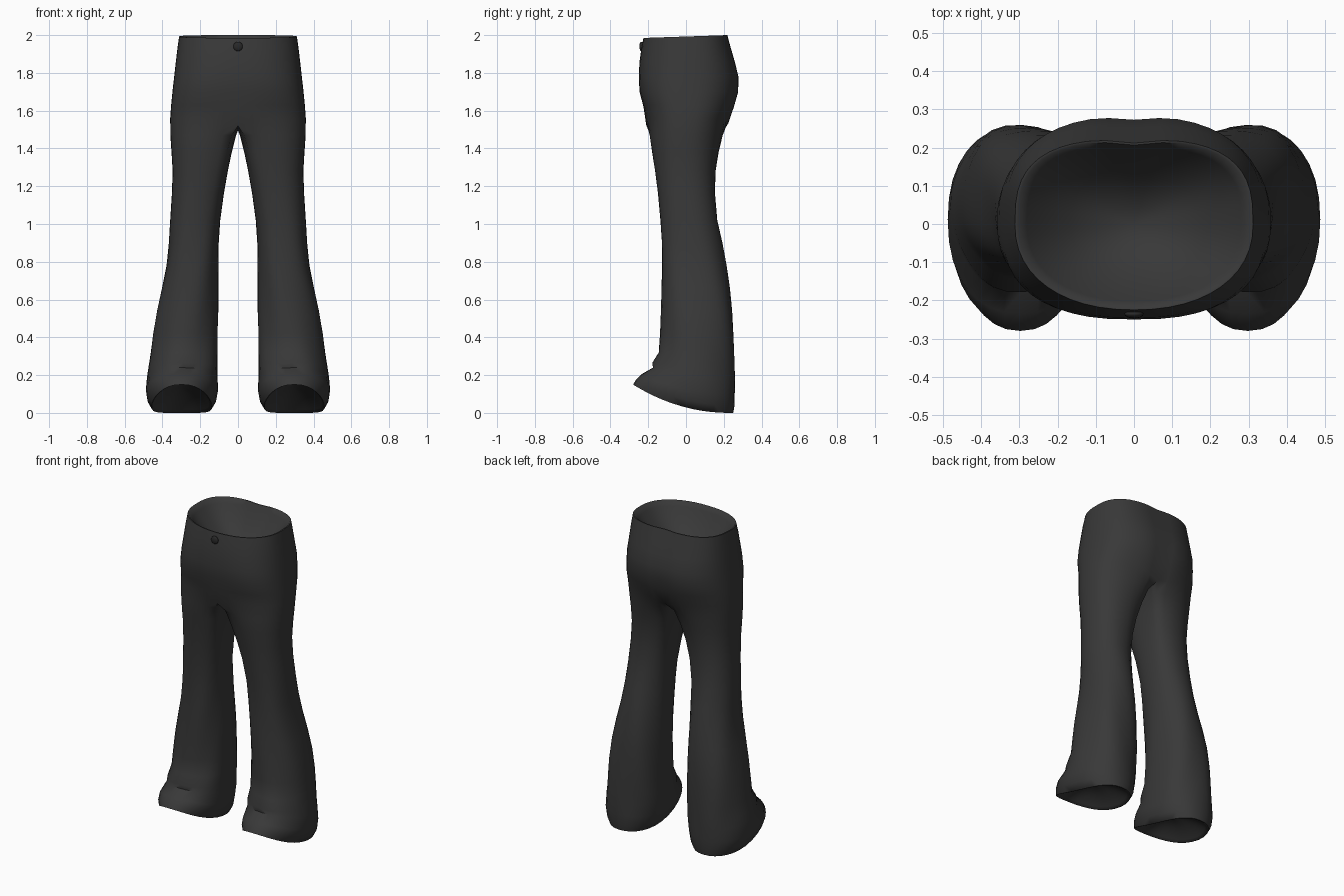
import bpy, bmesh, math

if "Cube" in bpy.data.objects:
    bpy.data.objects.remove(bpy.data.objects["Cube"])

def material(name, v):
    m = bpy.data.materials.new(name)
    m.diffuse_color = (v, v, v, 1)
    m.use_nodes = True
    m.node_tree.nodes["Principled BSDF"].inputs["Base Color"].default_value = m.diffuse_color
    return m

cloth = material("charcoal cloth", 0.040)
dark = material("dark button", 0.022)

M, K = 24, 8          # outer and inner segments around one leg

def power(v, n):
    return math.copysign(abs(v) ** (2 / n), v)

def torso_ring(zf, zb, w, yf, yb, cleft, nf, nb, dip=0):
    """Half ring from front middle round the side to back middle.
    nf and nb set how square the front and back corners are."""
    pts = []
    for i in range(M + 1):
        a = math.radians(-90 + 180 * i / M)
        n = nf if a < 0 else nb
        x = w * power(math.cos(a), n) if 0 < i < M else 0
        s = power(math.sin(a), n)
        y = (yf + yb) / 2 + s * (yb - yf) / 2
        if s > 0:
            y -= cleft * math.exp(-(x / 0.06) ** 2)
        z = zf + (zb - zf) * (s + 1) / 2 - dip * math.exp(-(x / 0.1) ** 2)
        pts.append((x, y, z))
    return pts

def leg_ring(top, zf, zb, xi, xo, yf, yb, blend):
    """Closed ring, blended from the D-shaped leg top to an oval.
    Front and back edge heights may differ."""
    w = max(p[0] for p in top)
    lo, hi = min(p[1] for p in top), max(p[1] for p in top)
    pts = []
    for i, p in enumerate(top):
        a = math.radians(-135 + 360 * i / (M + K))
        fold = 1
        if 0.15 < zb < 1.0:                       # soft cloth waves
            fold += 0.018 * math.sin(5 * a + 7 * zb)
        u = power(math.cos(a), 2.25) * fold
        s = power(math.sin(a), 2.25) * fold
        b = blend * (.75 + .25 * math.cos(a))
        u += (2 * p[0] / w - 1 - u) * b
        s += (2 * (p[1] - lo) / (hi - lo) - 1 - s) * b
        z = zb + (zf - zb) * max(0, (1 - s) / 2) ** 2.2
        pts.append(((xi + xo) / 2 + u * (xo - xi) / 2, (yf + yb) / 2 + s * (yb - yf) / 2, z))
    return pts

# zf, zb, half width, front y, back y, back cleft, front and back squareness, crotch dip
TORSO = [(1.985, 2.0, .312, -.225, .222, .010, 2.2, 2.9),
         (1.93, 1.94, .320, -.236, .238, .008, 2.3, 2.8),
         (1.86, 1.86, .329, -.246, .262, .008, 2.4, 2.6),
         (1.78, 1.78, .338, -.250, .282, .009, 2.6, 2.5),
         (1.70, 1.70, .347, -.246, .282, .012, 2.7, 2.4),
         (1.63, 1.63, .354, -.225, .262, .018, 2.7, 2.4, .01),
         (1.56, 1.56, .359, -.210, .232, .020, 2.6, 2.4, .04)]
# zf, zb, inner x, outer x, front y, back y, blend
LEG = [(1.47, 1.47, .010, .358, -.201, .200, .9), (1.38, 1.38, .033, .352, -.186, .177, .65),
       (1.28, 1.28, .054, .346, -.168, .160, .38), (1.16, 1.16, .075, .350, -.150, .155, .15),
       (1.02, 1.02, .094, .359, -.136, .166, .04), (.90, .90, .102, .366, -.130, .190, 0),
       (.78, .78, .105, .380, -.129, .213, 0), (.66, .66, .105, .405, -.129, .233, 0),
       (.54, .54, .106, .430, -.130, .247, 0), (.42, .42, .108, .448, -.134, .254, 0),
       (.32, .32, .107, .459, -.142, .257, 0), (.265, .24, .106, .470, -.178, .258, 0),
       (.240, .18, .106, .478, -.176, .258, 0), (.205, .10, .105, .488, -.235, .258, 0),
       (.175, .04, .115, .480, -.265, .257, 0), (.150, .00, .138, .458, -.280, .250, 0)]

def bowl(ring, centre, depth):
    """Shrinking copies of an opening, sinking in to a rounded lining."""
    rings = []
    for r in (.975, .9, .8, .68, .54, .4, .2, 0):
        t = r / .975
        rings.append([(centre[0] + (x - centre[0]) * r, centre[1] + (y - centre[1]) * r,
                       z * t + (1 - t) * centre[2] + depth * (1 - t * t)) for x, y, z in ring])
    return rings

bm = bmesh.new()

def add(pts):
    return [bm.verts.new(p) for p in pts]

def loft(a, b, closed):
    n = len(a)
    for i in range(n if closed else n - 1):
        j = (i + 1) % n
        bm.faces.new((a[i], a[j], b[j], b[i]))

# waist, hips and the waist lining
torso = [torso_ring(*t) for t in TORSO]
rings = [add(r) for r in bowl(torso[0], (0, 0, 1.992), -.2)[::-1] + torso]
for a, b in zip(rings, rings[1:]):
    loft(a, b, False)

# crotch seam closes the half ring into the top of a leg
seam = []
front, back = torso[-1][0], torso[-1][-1]
for k in range(1, K):
    t = k / K
    seam.append((0, back[1] + (front[1] - back[1]) * t, front[2] - .025 * math.sin(math.pi * t)))
previous = rings[-1] + add(seam)

# flared leg and the hem lining
legs = [leg_ring(torso[-1] + seam, *l) for l in LEG]
for r in legs + bowl(legs[-1], (.298, -.015, .05), .09):
    current = add(r)
    loft(previous, current, True)
    previous = current

# mirror to the other leg and weld
bmesh.ops.remove_doubles(bm, verts=bm.verts[:], dist=1e-4)
bmesh.ops.mirror(bm, geom=bm.verts[:] + bm.edges[:] + bm.faces[:], axis='X', merge_dist=1e-4)
bmesh.ops.remove_doubles(bm, verts=bm.verts[:], dist=1e-4)
bmesh.ops.recalc_face_normals(bm, faces=bm.faces[:])
mesh = bpy.data.meshes.new("trousers")
bm.to_mesh(mesh)
bm.free()
trousers = bpy.data.objects.new("trousers", mesh)
bpy.context.collection.objects.link(trousers)
mesh.materials.append(cloth)

# waist button
bpy.ops.mesh.primitive_uv_sphere_add(segments=16, ring_count=8, radius=.025, location=(0, -.236, 1.94))
button = bpy.context.object
button.name = "waist_button"
button.scale = (1, .45, 1)
button.data.materials.append(dark)

for ob in (trousers, button):
    bpy.ops.object.select_all(action='DESELECT')
    ob.select_set(True)
    bpy.context.view_layer.objects.active = ob
    bpy.ops.object.shade_smooth_by_angle(angle=math.radians(60))
